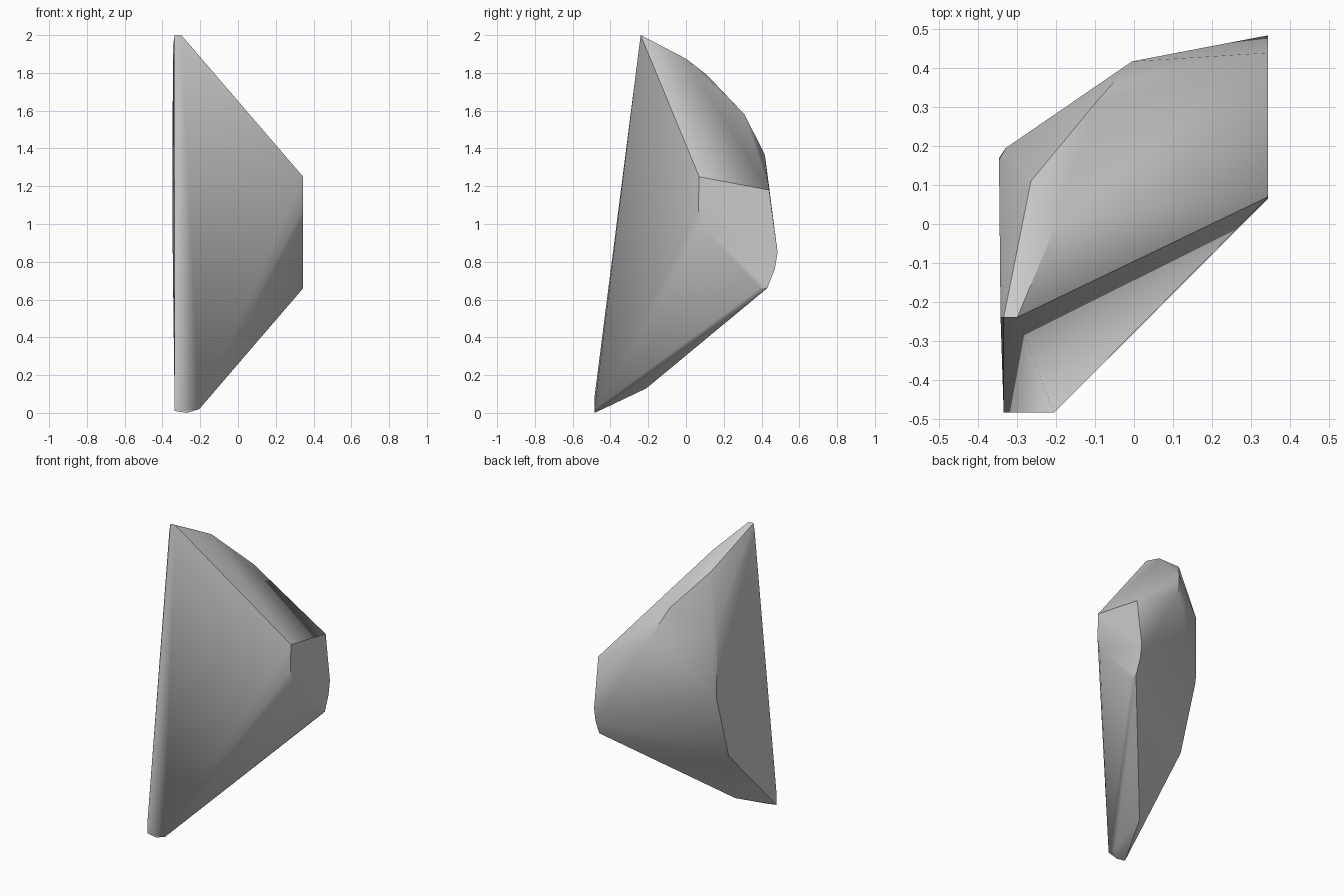
import bpy
import bmesh
import math

# Remove the default cube
cube = bpy.data.objects.get("Cube")
if cube:
    bpy.data.objects.remove(cube, do_unlink=True)

# Stone colour
stone = bpy.data.materials.new("stone_grey")
stone.use_nodes = True
colour = (0.6, 0.6, 0.6, 1.0)
stone.diffuse_color = colour
stone.node_tree.nodes["Principled BSDF"].inputs["Base Color"].default_value = colour

# Flat cap on the +x side, as (y, z)
CAP_X = 0.345
cap = [(0.07, 1.25), (0.065, 1.08), (0.085, 0.99), (0.39, 0.66), (0.43, 0.66),
       (0.47, 0.76), (0.485, 0.85), (0.44, 1.18)]

# Remaining corners of the shard
tip = [(-0.343, -0.24, 1.95), (-0.335, -0.24, 2.0), (-0.30, -0.24, 2.0)]
ridge = [(-0.20, 0.0, 1.875), (-0.265, 0.11, 1.79), (-0.10, 0.31, 1.58),
         (-0.005, 0.418, 1.365)]
flank = [(-0.347, 0.165, 1.46), (-0.347, 0.17, 0.98), (-0.33, 0.195, 1.42),
         (-0.33, 0.195, 1.02), (-0.342, 0.035, 0.54)]
foot = [(-0.335, -0.485, 0.08), (-0.335, -0.485, 0.01), (-0.27, -0.485, 0.0),
        (-0.205, -0.485, 0.02), (-0.215, -0.43, 0.025), (-0.22, -0.21, 0.13)]

# Wrap the corners in a convex skin
bm = bmesh.new()
for p in [(CAP_X, y, z) for y, z in cap] + tip + ridge + flank + foot:
    bm.verts.new(p)
hull = bmesh.ops.convex_hull(bm, input=bm.verts[:])
spare = {g for g in hull["geom_interior"] + hull["geom_unused"]
         if isinstance(g, bmesh.types.BMVert)}
bmesh.ops.delete(bm, geom=list(spare), context="VERTS")

# Merge coplanar triangles into clean facets
bmesh.ops.dissolve_limit(bm, angle_limit=math.radians(1.0),
                         verts=bm.verts[:], edges=bm.edges[:])
bmesh.ops.recalc_face_normals(bm, faces=bm.faces[:])

mesh = bpy.data.meshes.new("rock_shard")
bm.to_mesh(mesh)
bm.free()
mesh.materials.append(stone)
rock = bpy.data.objects.new("rock_shard", mesh)
bpy.context.collection.objects.link(rock)

# Soft facets with crisp main edges
bpy.ops.object.select_all(action="DESELECT")
rock.select_set(True)
bpy.context.view_layer.objects.active = rock
bpy.ops.object.shade_smooth_by_angle(angle=math.radians(30))
